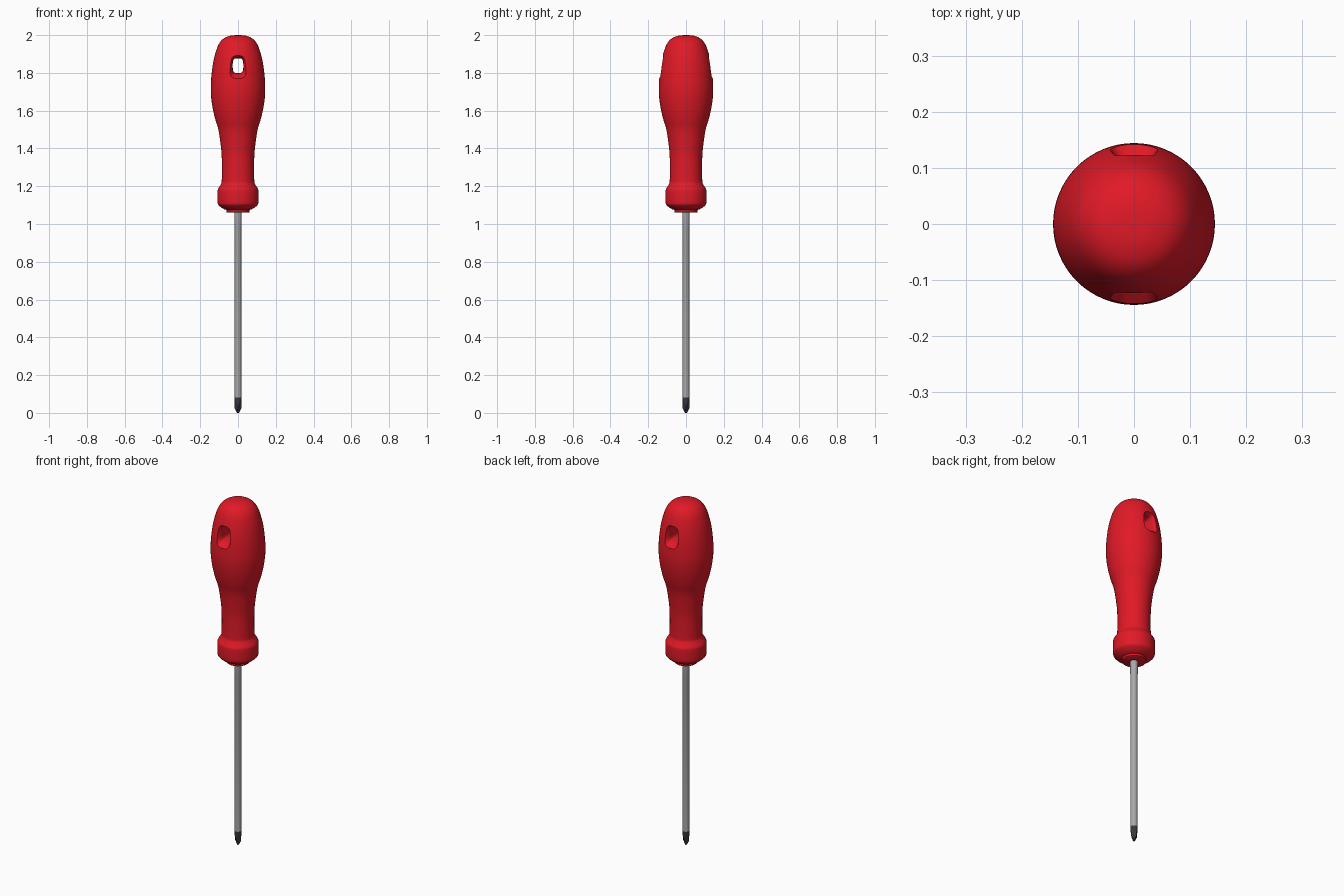
import bpy, bmesh
from math import sin, cos, pi, copysign
from mathutils import Vector

if "Cube" in bpy.data.objects:
    bpy.data.objects.remove(bpy.data.objects["Cube"])


def material(name, colour):
    m = bpy.data.materials.new(name)
    m.diffuse_color = (*colour, 1)
    m.use_nodes = True
    m.node_tree.nodes["Principled BSDF"].inputs["Base Color"].default_value = m.diffuse_color
    return m


def loft(name, rings, mat=None):
    """Skin a list of equal-length point rings and cap both ends."""
    bm = bmesh.new()
    vs = [[bm.verts.new(p) for p in ring] for ring in rings]
    n = len(vs[0])
    for a, b in zip(vs, vs[1:]):
        for i in range(n):
            j = (i + 1) % n
            bm.faces.new((a[i], a[j], b[j], b[i]))
    bm.faces.new(vs[0][::-1])
    bm.faces.new(vs[-1])
    bmesh.ops.recalc_face_normals(bm, faces=bm.faces[:])
    me = bpy.data.meshes.new(name)
    bm.to_mesh(me)
    bm.free()
    ob = bpy.data.objects.new(name, me)
    bpy.context.collection.objects.link(ob)
    if mat:
        me.materials.append(mat)
    return ob


def circle(r, z, n):
    return [(r * cos(2 * pi * i / n), r * sin(2 * pi * i / n), z) for i in range(n)]


def spline(pts, steps=4):
    """Catmull-Rom curve through profile points."""
    p = [Vector(q) for q in pts]
    p = [2 * p[0] - p[1]] + p + [2 * p[-1] - p[-2]]
    out = []
    for a, b, c, d in zip(p, p[1:], p[2:], p[3:]):
        for k in range(steps):
            t = k / steps
            out.append(0.5 * (2 * b + (c - a) * t + (2 * a - 5 * b + 4 * c - d) * t**2
                              + (3 * b - a - 3 * c + d) * t**3))
    return out + [p[-2]]


def smooth(ob, angle=40):
    bpy.ops.object.select_all(action='DESELECT')
    ob.select_set(True)
    bpy.context.view_layer.objects.active = ob
    bpy.ops.object.shade_smooth_by_angle(angle=angle * pi / 180)


red = material("handle_red", (0.75, 0.01, 0.02))
steel = material("shaft_steel", (0.4, 0.4, 0.4))
dark = material("tip_dark", (0.04, 0.04, 0.045))

# Handle: nose ring and collar, then the smooth grip
nose = [(0.058, 1.06), (0.062, 1.063), (0.062, 1.075), (0.073, 1.078)]
grip = [(0.085, 1.085), (0.102, 1.099), (0.108, 1.115), (0.108, 1.175), (0.102, 1.192),
        (0.09, 1.212), (0.086, 1.235), (0.086, 1.35), (0.092, 1.42), (0.104, 1.5),
        (0.122, 1.56), (0.137, 1.63), (0.144, 1.70), (0.142, 1.77), (0.134, 1.84),
        (0.121, 1.90), (0.102, 1.952), (0.075, 1.983), (0.04, 1.997), (0.003, 2.0)]
profile = nose + [tuple(v) for v in spline(grip)]
handle = loft("handle", [circle(r, z, 64) for r, z in profile], red)

# Hanging hole: rounded-rectangle passage flaring at both ends


def slot(y, w, h, n=32):
    pts = []
    for i in range(n):
        c, s = cos(2 * pi * (i + .5) / n), sin(2 * pi * (i + .5) / n)
        pts.append((w * copysign(abs(c)**.55, c), y, 1.838 + h * copysign(abs(s)**.55, s)))
    return pts


flare = [(0.07, .028, .039), (0.095, .029, .041), (0.108, .031, .045),
         (0.118, .034, .050), (0.127, .039, .056), (0.136, .046, .064), (0.2, .09, .11)]
sections = [(-y, w, h) for y, w, h in reversed(flare)] + flare
cutter = loft("hole_cutter", [slot(*s) for s in sections])
cutter.hide_render = True
mod = handle.modifiers.new("hole", 'BOOLEAN')
mod.operation = 'DIFFERENCE'
mod.solver = 'EXACT'
mod.object = cutter
bpy.context.view_layer.objects.active = handle
bpy.ops.object.modifier_apply(modifier=mod.name)
bpy.data.objects.remove(cutter, do_unlink=True)
smooth(handle)

# Steel shaft with a slightly thicker root under the handle
shaft = loft("shaft", [circle(r, z, 32) for r, z in
                       [(.018, .078), (.018, .985), (.0195, .99), (.0195, 1.10)]], steel)
smooth(shaft)

# Cross-head tip: four flutes that deepen towards the point


def tip_ring(r, z, depth, n=48):
    pts = []
    for i in range(n):
        a = 2 * pi * i / n
        k = r * (1 - depth * abs(sin(2 * a))**1.5)
        pts.append((k * cos(a), k * sin(a), z))
    return pts


tip = loft("cross_head_tip", [tip_ring(*s) for s in
                              [(.004, 0, .2), (.008, .005, .4), (.0185, .026, .5),
                               (.019, .04, .33), (.019, .052, .12), (.019, .062, 0),
                               (.019, .082, 0)]], dark)
smooth(tip)
